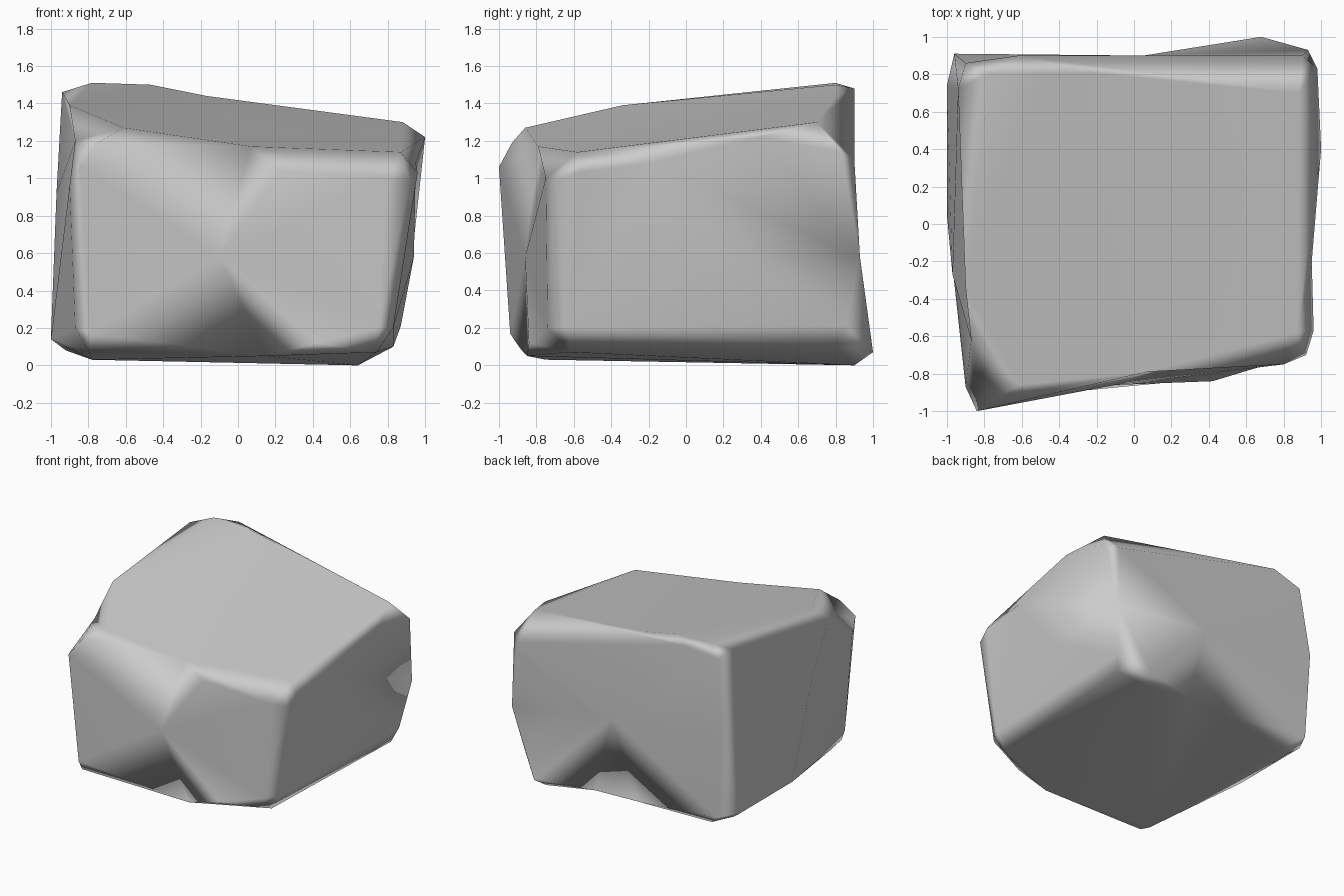
import bpy, bmesh
from mathutils import Vector

# Chiselled corners of the boulder: a few worn points around each
corners = [
    # front left top
    (-0.61, -0.86, 1.27), (-0.75, -0.93, 1.19), (-0.84, -1.0, 1.06), (-0.90, -0.87, 0.96),
    # front right top
    (0.80, -0.75, 1.00), (0.92, -0.70, 0.98), (0.96, -0.57, 1.03), (0.87, -0.58, 1.14),
    # back right top
    (0.88, 0.70, 1.30), (1.0, 0.40, 1.22), (0.98, 0.83, 1.14), (0.90, 0.90, 1.10),
    # back left top
    (-0.78, 0.80, 1.51), (-0.94, 0.72, 1.46), (-0.90, 0.86, 1.43), (-0.62, 0.90, 1.48),
    # front left bottom
    (-0.79, -0.94, 0.17), (-0.87, -0.82, 0.20), (-0.78, -0.75, 0.03), (-0.80, -0.88, 0.08),
    # front right bottom
    (0.75, -0.74, 0.20), (0.83, -0.62, 0.20), (0.74, -0.62, 0.07), (0.42, -0.84, 0.12),
    # back right bottom
    (0.68, 1.0, 0.07), (0.64, 0.90, 0.0), (0.87, 0.85, 0.21), (0.83, 0.80, 0.10),
    # back left bottom
    (-1.0, 0.74, 0.14), (-0.92, 0.90, 0.14), (-0.78, 0.78, 0.03), (-0.92, 0.70, 0.08),
]
# Points along the long edges
edges = [
    (-0.90, -0.34, 1.39), (-0.97, -0.27, 0.92), (-1.0, 0.05, 0.14),
    (0.93, 0.93, 0.58), (0.94, 0.20, 0.58), (-0.96, 0.91, 0.85), (-0.47, 0.80, 1.50),
    (0.15, -0.85, 0.05),
]
# Dents: final position, and the outward bulge that anchors it in the hull
dents = [
    ((0.20, 0.89, 0.07), (0, 0.20, -0.07)),      # back foot
    ((-0.17, 0.87, 0.07), (0, 0.20, -0.06)),
    ((0.05, 0.90, 0.70), (0, 0.25, 0)),          # back face centre
    ((-0.10, -0.86, 0.58), (0, -0.22, 0)),       # front face centre
    ((0.95, -0.20, 1.08), (0.05, 0, 0.02)),      # right brow
    ((0.07, -0.79, 1.17), (0, -0.15, 0.07)),     # front brow
    ((0.22, -0.77, 1.04), (0, -0.19, 0.04)),
    ((-0.17, 0.80, 1.44), (0, 0, 0.025)),        # back brow
    ((-0.87, -0.62, 1.20), (-0.07, 0, 0.08)),    # notch by the front left corner
]

# Boulder body: hull of the points, then the dents pushed in
bm = bmesh.new()
for p in corners + edges:
    bm.verts.new(p)
worn = [(bm.verts.new(Vector(p) + Vector(b)), p) for p, b in dents]
bmesh.ops.convex_hull(bm, input=bm.verts[:])
for v, p in worn:
    if v.link_faces:
        v.co = p
loose = [v for v in bm.verts if not v.link_faces]
bmesh.ops.delete(bm, geom=loose, context='VERTS')
bmesh.ops.recalc_face_normals(bm, faces=bm.faces[:])
for f in bm.faces:
    f.smooth = True

mesh = bpy.data.meshes.new("boulder")
bm.to_mesh(mesh)
bm.free()
boulder = bpy.data.objects.new("boulder", mesh)
bpy.context.collection.objects.link(boulder)

# Broad faces stay flat, worn corners blend
wn = boulder.modifiers.new("face_weighting", 'WEIGHTED_NORMAL')
wn.weight = 60
